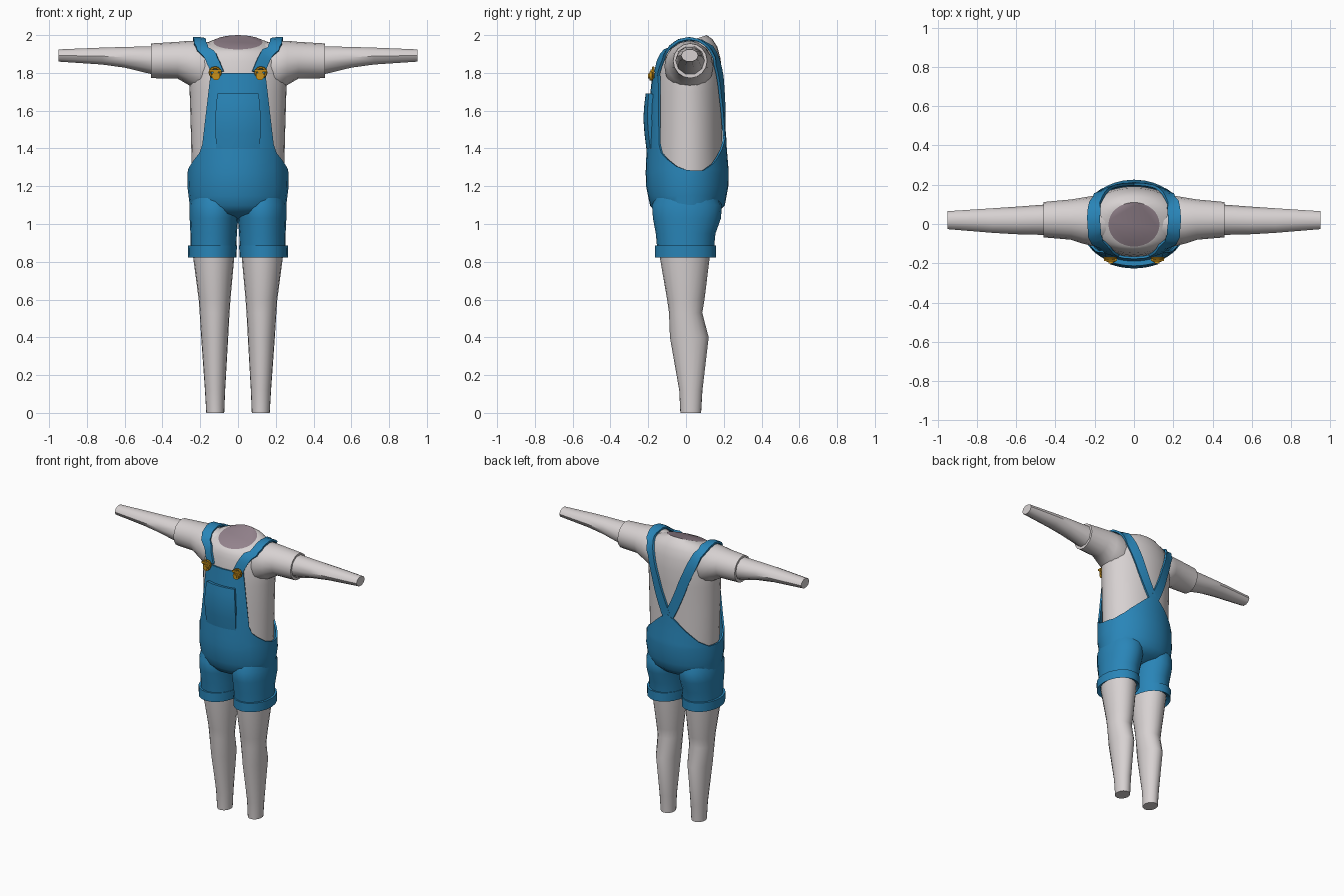
import bpy, bmesh, math
from mathutils import Vector
from mathutils.bvhtree import BVHTree

if "Cube" in bpy.data.objects:
    bpy.data.objects.remove(bpy.data.objects["Cube"])


def material(name, rgb):
    m = bpy.data.materials.new(name)
    m.diffuse_color = (*rgb, 1)
    m.use_nodes = True
    m.node_tree.nodes["Principled BSDF"].inputs["Base Color"].default_value = m.diffuse_color
    return m


PALE = material("pale_fabric", (0.68, 0.64, 0.64))
MAUVE = material("mauve", (0.30, 0.23, 0.27))
BLUE = material("denim_blue", (0.022, 0.235, 0.48))
GOLD = material("brass", (0.58, 0.28, 0.01))


def finish(name, bm, mats, thickness=0, angle=40):
    """Turn a bmesh into a smooth object, optionally thickened both ways."""
    bmesh.ops.recalc_face_normals(bm, faces=bm.faces)
    me = bpy.data.meshes.new(name)
    bm.to_mesh(me)
    bm.free()
    ob = bpy.data.objects.new(name, me)
    bpy.context.collection.objects.link(ob)
    for m in mats:
        me.materials.append(m)
    if thickness:
        mod = ob.modifiers.new("Solidify", 'SOLIDIFY')
        mod.thickness, mod.offset = thickness, 0
        bpy.context.view_layer.objects.active = ob
        bpy.ops.object.modifier_apply(modifier="Solidify")
    for p in ob.data.polygons:
        p.use_smooth = True
    ob.data.set_sharp_from_angle(angle=math.radians(angle))
    return ob


def surface(name, rows, mats, closed=True, caps=True, thickness=0):
    """Skin between rows of points; the end cap takes the last material."""
    bm = bmesh.new()
    vs = [[bm.verts.new(p) for p in row] for row in rows]
    n = len(vs[0])
    for a, b in zip(vs, vs[1:]):
        for i in range(n if closed else n - 1):
            j = (i + 1) % n
            bm.faces.new((a[i], a[j], b[j], b[i]))
    if closed and caps:
        bm.faces.new(vs[0])
        bm.faces.new(vs[-1]).material_index = len(mats) - 1
    return finish(name, bm, mats, thickness)


def zring(z, x0, x1, y0, y1, tilt=0, n=20, s=1):
    """Ellipse around the vertical axis, tilted up towards the back."""
    pts = []
    for i in range(n):
        a = 2 * math.pi * i / n
        dy = (y1 - y0) / 2 * math.sin(a)
        pts.append((s * ((x0 + x1) / 2 + (x1 - x0) / 2 * math.cos(a)),
                    (y0 + y1) / 2 + dy, z + tilt * dy))
    return pts


def xring(x, y0, y1, z0, z1, n=12, s=1):
    """Ellipse around the sideways axis."""
    return [(s * x, (y0 + y1) / 2 + (y1 - y0) / 2 * math.cos(2 * math.pi * i / n),
             (z0 + z1) / 2 + (z1 - z0) / 2 * math.sin(2 * math.pi * i / n)) for i in range(n)]


def lerp_table(table, z):
    """Interpolate the rows of a table by their first column."""
    for a, b in zip(table, table[1:]):
        if z <= b[0]:
            t = max(0, (z - a[0]) / (b[0] - a[0]))
            return [p + (q - p) * t for p, q in zip(a[1:], b[1:])]
    return list(table[-1][1:])


# Shirt torso: half width, front, back, tilt; closed by the neck cap
TORSO = [(1.15, .24, -.17, .19, 0), (1.3, .245, -.165, .19, 0), (1.5, .25, -.165, .19, 0),
         (1.7, .256, -.165, .192, 0), (1.8, .262, -.157, .192, 0), (1.87, .257, -.148, .182, .05),
         (1.915, .235, -.138, .166, .15), (1.945, .19, -.128, .14, .25), (1.962, .13, -.115, .11, .335)]
body = [surface("shirt_torso", [zring(z, -r, r, f, b, t, 32) for z, r, f, b, t in TORSO], [PALE, MAUVE])]

SLEEVE = [(.12, -.09, .12, 1.70, 1.955), (.20, -.115, .145, 1.70, 1.970), (.26, -.10, .135, 1.735, 1.970),
          (.32, -.08, .125, 1.77, 1.964), (.46, -.068, .112, 1.772, 1.956), (.46, -.05, .095, 1.79, 1.94)]
ARM = [(.44, -.056, .10, 1.785, 1.945), (.60, -.052, .088, 1.825, 1.940),
       (.72, -.045, .08, 1.842, 1.936), (.95, -.026, .065, 1.858, 1.926)]
LEG = [(0, .073, .168, -.03, .08), (.12, .068, .175, -.036, .087), (.4, .052, .195, -.085, .12),
       (.53, .045, .203, -.09, .086), (.6, .04, .208, -.1, .098), (.82, .02, .237, -.138, .125),
       (1.0, .02, .24, -.145, .14)]
SHORT_LEG = [(.84, .01, .25, -.15, .145), (.95, .006, .252, -.16, .156), (1.03, -.001, .256, -.175, .185),
             (1.1, -.01, .256, -.18, .19), (1.18, -.005, .24, -.14, .15)]
CUFF = [(.84, .025, .24, -.14, .13), (.822, .008, .264, -.165, .16),
        (.885, .006, .266, -.165, .16), (.885, .015, .248, -.145, .14)]

for s, side in ((-1, "left"), (1, "right")):
    body.append(surface(side + "_sleeve", [xring(*r, n=16, s=s) for r in SLEEVE], [PALE]))
    surface(side + "_arm", [xring(*r, n=10, s=s) for r in ARM], [PALE])
    surface(side + "_leg", [zring(*r, s=s) for r in LEG], [PALE])
    surface(side + "_shorts_leg", [zring(*r, s=s) for r in SHORT_LEG], [BLUE], caps=False)
    surface(side + "_cuff", [zring(*r, s=s) for r in CUFF], [BLUE], caps=False)

# Overalls shell: half width, front and back by height
SHELL = [(1.03, .02, -.02, .03), (1.06, .2, -.15, .16), (1.1, .25, -.185, .2), (1.2, .262, -.205, .218),
         (1.28, .26, -.208, .22), (1.4, .258, -.202, .21), (1.6, .258, -.192, .2), (1.8, .262, -.172, .2)]
# Top edge by angle from the front: bib, side opening, back peak
EDGE = [(0, 1.8), (33, 1.8), (46, 1.42), (51, 1.375), (60, 1.345), (75, 1.305), (90, 1.285), (112, 1.282),
        (130, 1.32), (150, 1.39), (168, 1.46), (180, 1.49)]
half = [0, 11, 22, 33, 46, 51, 60, 75, 90, 101, 112, 121, 130, 140, 150, 159, 168, 180]
columns = half + [360 - a for a in half[-2:0:-1]]


def shell_point(deg, z, out=0):
    r, f, b = lerp_table(SHELL, z)
    a = math.radians(deg)
    return ((r + out) * math.sin(a), (f + b) / 2 - ((b - f) / 2 + out) * math.cos(a), z)


rows = [[shell_point(a, z) for a in columns] for z in (1.03, 1.06, 1.1, 1.15, 1.2, 1.27)]
for k in range(1, 11):
    rows.append([shell_point(a, 1.27 + (lerp_table(EDGE, min(a, 360 - a))[0] - 1.27) * k / 10)
                 for a in columns])
surface("overalls", rows, [BLUE], caps=False, thickness=.012)

# Bib pocket, puffed at the top and fading into the bib
POCKET = [(1.40, 26, -.004), (1.48, 25.5, .01), (1.56, 25, .02), (1.64, 23.5, .02), (1.69, 22.5, .018)]
surface("bib_pocket", [[shell_point(w * i / 4, z, o) for i in range(-4, 5)] for z, w, o in POCKET],
        [BLUE], closed=False, thickness=.024)

# Straps laid over the shirt surface
verts, polys = [], []
for ob in body:
    base = len(verts)
    verts += [v.co.copy() for v in ob.data.vertices]
    polys += [[base + i for i in p.vertices] for p in ob.data.polygons]
tree = BVHTree.FromPolygons(verts, polys)
PATH = [(.118, -.19, 1.80), (.145, -.17, 1.875), (.18, -.12, 1.945), (.203, -.04, 1.985), (.207, .04, 1.985),
        (.198, .11, 1.96), (.165, .18, 1.86), (.115, .21, 1.72), (.06, .21, 1.58), (0, .21, 1.46), (-.03, .21, 1.4)]


def strap(name, s):
    way = [Vector((s * x, y, z)) for x, y, z in PATH]
    pts = [a.lerp(b, k / 3) for a, b in zip(way, way[1:]) for k in range(3)] + [way[-1]]
    for _ in range(2):
        pts = [pts[0]] + [(a + 2 * b + c) / 4 for a, b, c in zip(pts, pts[1:], pts[2:])] + [pts[-1]]
    rows = []
    for i, p in enumerate(pts):
        along = (pts[min(i + 1, len(pts) - 1)] - pts[max(i - 1, 0)]).normalized()
        loc, nor = tree.find_nearest(p)[:2]
        across = along.cross(nor).normalized()
        row = []
        for w in (-.033, 0, .033):
            hit, hn = tree.find_nearest(loc + nor * .015 + across * w)[:2]
            row.append(hit + hn * .013)
        rows.append(row)
    surface(name, rows, [BLUE], closed=False, thickness=.014)


# Brass clip: wire loop, bar and button
def clip(name, s):
    bm = bmesh.new()
    c = Vector((s * .117, -.178, 1.79))
    n = 12
    loop = []
    for i in range(n):
        a = 2 * math.pi * i / n
        d = Vector((math.cos(a), 0, math.sin(a)))
        mid = c + Vector((.028 * d.x + s * .004, .004, .026 * d.z + .012))
        loop.append([bm.verts.new(mid + .007 * (d * math.cos(b) + Vector((0, math.sin(b), 0))))
                     for b in [math.pi / 3 * j for j in range(6)]])
    for i in range(n):
        for j in range(6):
            p, q, k = loop[i], loop[(i + 1) % n], (j + 1) % 6
            bm.faces.new((p[j], p[k], q[k], q[j]))
    discs = ((c + Vector((0, -.006, -.006)), .023, .02), (c + Vector((0, -.018, -.006)), .013, .01))
    for pos, r, depth in discs:
        made = bmesh.ops.create_cone(bm, cap_ends=True, segments=12, radius1=r, radius2=r, depth=depth)["verts"]
        for v in made:
            v.co = Vector((v.co.x, v.co.z, v.co.y)) + pos
    bar = bmesh.ops.create_cube(bm, size=1)["verts"]
    for v in bar:
        v.co = Vector((v.co.x * .066, v.co.y * .014, v.co.z * .014)) + c + Vector((s * .003, -.004, .022))
    finish(name, bm, [GOLD])


for s, side in ((-1, "left"), (1, "right")):
    strap(side + "_strap", s)
    clip(side + "_strap_clip", s)
